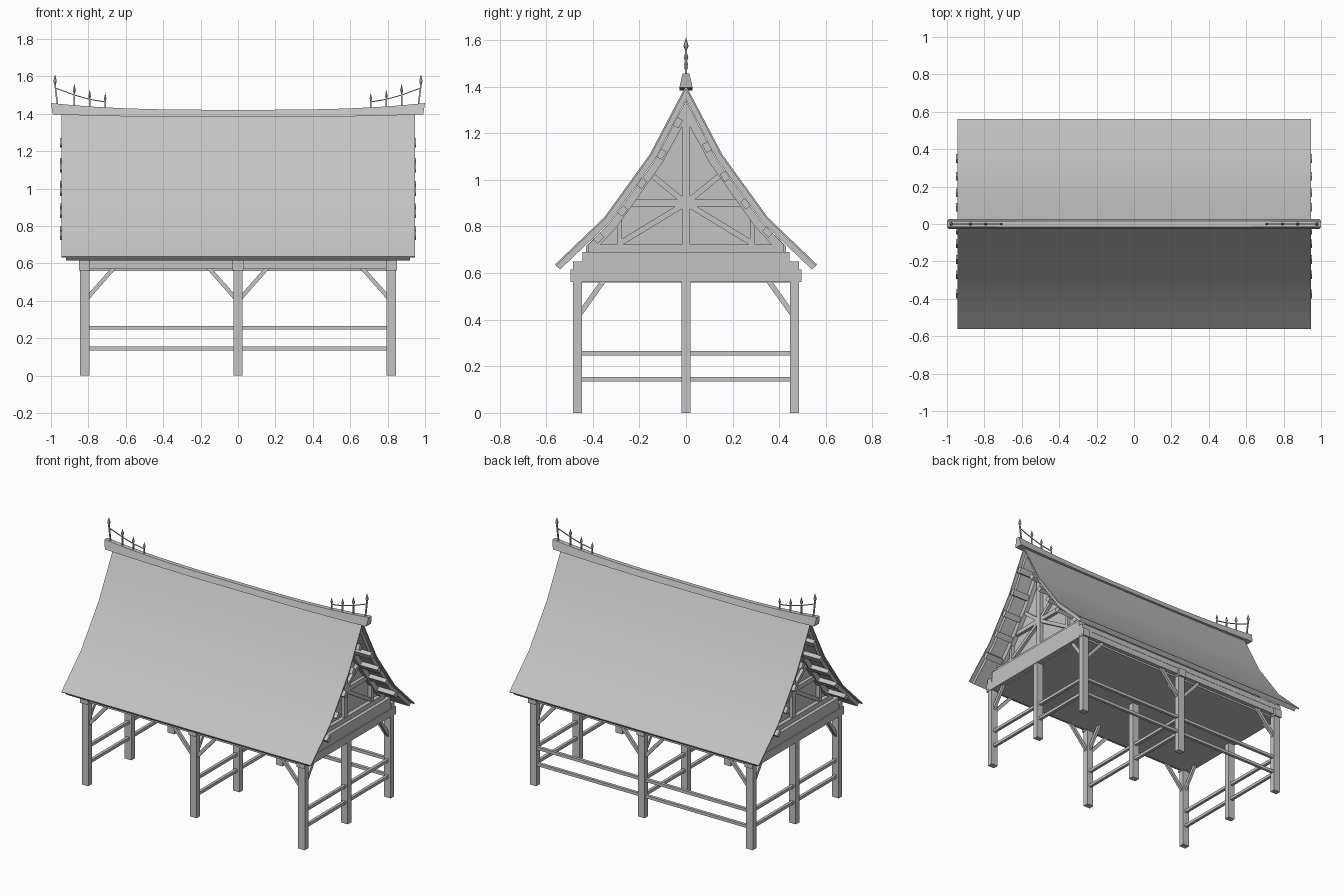
import bpy, bmesh, math
from mathutils import Vector, Matrix

if "Cube" in bpy.data.objects:
    bpy.data.objects.remove(bpy.data.objects["Cube"])

grey = bpy.data.materials.new("weathered_grey")
grey.use_nodes = True
COLOUR = (0.55, 0.55, 0.55, 1)
grey.diffuse_color = COLOUR
grey.node_tree.nodes["Principled BSDF"].inputs["Base Color"].default_value = COLOUR

X, Y, Z = Vector((1, 0, 0)), Vector((0, 1, 0)), Vector((0, 0, 1))
POST_X, POST_Y = 0.82, 0.465


def finish(name, bm, smooth=None):
    bmesh.ops.recalc_face_normals(bm, faces=bm.faces)
    mesh = bpy.data.meshes.new(name)
    bm.to_mesh(mesh)
    bm.free()
    mesh.materials.append(grey)
    obj = bpy.data.objects.new(name, mesh)
    bpy.context.collection.objects.link(obj)
    if smooth:
        bpy.ops.object.select_all(action='DESELECT')
        obj.select_set(True)
        bpy.context.view_layer.objects.active = obj
        bpy.ops.object.shade_smooth_by_angle(angle=math.radians(smooth))
    return obj


def beam(bm, a, b, side, width, depth):
    """Square timber from a to b; width is measured along the side axis."""
    a, b = Vector(a), Vector(b)
    d = (b - a).normalized()
    n = d.cross(side)
    m = Matrix((d * (b - a).length, side * width, n * depth)).transposed().to_4x4()
    m.translation = (a + b) / 2
    bmesh.ops.create_cube(bm, size=1, matrix=m)


def prism(bm, outline, x0, x1):
    """Extrude a (y, z) outline along x."""
    face = bm.faces.new([bm.verts.new((x0, y, z)) for y, z in outline])
    geo = bmesh.ops.extrude_face_region(bm, geom=[face])["geom"]
    bmesh.ops.translate(bm, vec=X * (x1 - x0),
                        verts=[g for g in geo if isinstance(g, bmesh.types.BMVert)])


def mirrored(half):
    """Complete a ridge-to-eave half outline across y = 0."""
    return [(-y, z) for y, z in reversed(half[1:])] + half


# Posts on a three by three grid
bm = bmesh.new()
for x in (-POST_X, 0, POST_X):
    for y in (-POST_Y, 0, POST_Y):
        beam(bm, (x, y, 0), (x, y, 0.58), X, 0.05, 0.038)
finish("posts", bm)

# Tie beams across, plates along
bm = bmesh.new()
for x in (-POST_X, 0, POST_X):
    beam(bm, (x, -0.495, 0.588), (x, 0.495, 0.588), X, 0.058, 0.054)
finish("tie_beams", bm)
bm = bmesh.new()
for y in (-POST_Y, POST_Y):
    beam(bm, (-0.85, y, 0.595), (0.85, y, 0.595), Y, 0.036, 0.044)
    beam(bm, (-0.848, y, 0.632), (0.848, y, 0.632), Y, 0.04, 0.036)
finish("wall_plates", bm)

# Ceiling boards flush with the tie beams
bm = bmesh.new()
beam(bm, (-0.81, 0, 0.575), (0.81, 0, 0.575), Y, 0.91, 0.03)
finish("ceiling", bm)

# Rails on both ends, the middle row and the back
bm = bmesh.new()
for z in (0.145, 0.256):
    for x in (-POST_X, 0, POST_X):
        beam(bm, (x, -POST_Y, z), (x, POST_Y, z), X, 0.02, 0.02)
    beam(bm, (-POST_X, POST_Y, z), (POST_X, POST_Y, z), Y, 0.02, 0.02)
finish("rails", bm)

# Diagonal braces
bm = bmesh.new()
for y in (-POST_Y, POST_Y):
    for x, d in ((-POST_X, 1), (0, -1), (0, 1), (POST_X, -1)):
        beam(bm, (x + 0.015 * d, y, 0.415), (x + 0.165 * d, y, 0.585), Y, 0.018, 0.022)
    s = math.copysign(1, y)
    for x in (-POST_X, 0, POST_X):
        beam(bm, (x, y - 0.01 * s, 0.425), (x, y - 0.12 * s, 0.58), X, 0.018, 0.022)
finish("braces", bm)

# Thin roof covering over a slightly shorter boarded layer
outer = [(0, 1.405), (0.155, 1.11), (0.35, 0.84), (0.562, 0.637)]
middle = [(0, 1.39), (0.149, 1.106), (0.345, 0.835), (0.557, 0.631)]
under = [(0, 1.345), (0.13, 1.093), (0.328, 0.818), (0.54, 0.615)]
bm = bmesh.new()
prism(bm, mirrored(outer) + mirrored(middle)[::-1], -0.945, 0.945)
finish("roof_covering", bm, 30)
bm = bmesh.new()
prism(bm, mirrored(middle) + mirrored(under)[::-1], -0.92, 0.92)
finish("roof_boards", bm, 30)

# Gable infill, boards, rafters and star bracing at both ends
wall = [(0, 1.34), (0.13, 1.088), (0.328, 0.813), (0.43, 0.715), (0.43, 0.612)]
rafter = [(0, 1.34), (0.13, 1.088), (0.328, 0.813), (0.42, 0.722)]
rafter_in = [(0, 1.26), (0.1, 1.075), (0.295, 0.8), (0.368, 0.722)]
panels, frames, sills = bmesh.new(), bmesh.new(), bmesh.new()
for s in (-1, 1):
    prism(panels, mirrored(wall), 0.78 * s, 0.795 * s)
    prism(frames, mirrored(rafter) + mirrored(rafter_in)[::-1], 0.785 * s, 0.825 * s)
    beam(sills, (0.82 * s, -0.445, 0.652), (0.82 * s, 0.445, 0.652), X, 0.05, 0.076)
    x = 0.804 * s
    beam(frames, (x, -0.42, 0.706), (x, 0.42, 0.706), X, 0.035, 0.032)
    beam(frames, (x, 0, 0.72), (x, 0, 1.28), X, 0.032, 0.034)
    beam(frames, (x, -0.24, 0.9), (x, 0.24, 0.9), X, 0.026, 0.03)
    for t in (-1, 1):
        beam(frames, (x, 0, 0.9), (x, 0.165 * t, 1.035), X, 0.024, 0.024)
        beam(frames, (x, 0, 0.9), (x, 0.28 * t, 0.73), X, 0.024, 0.024)
        beam(frames, (x, 0.285 * t, 0.72), (x, 0.285 * t, 0.83), X, 0.028, 0.022)
finish("gable_panels", panels)
finish("gable_frames", frames)
finish("gable_sills", sills)

# Purlins showing beyond the gables
bm = bmesh.new()
for y, z, slope in ((-0.035, 1.245, 62), (-0.105, 1.11, 60), (-0.19, 0.985, 54), (-0.272, 0.867, 52),
                    (-0.375, 0.75, 44), (0.09, 1.14, 61), (0.167, 1.015, 55), (0.255, 0.897, 53),
                    (0.35, 0.775, 46)):
    tilt = math.radians(slope)
    side = Vector((0, math.copysign(math.cos(tilt), y), -math.sin(tilt)))
    beam(bm, (-0.953, y, z), (0.953, y, z), side, 0.04, 0.028)
finish("purlins", bm)

# Ridge cap deepening and curving up towards its ends
bm = bmesh.new()
rings = []
STEPS = 16
for i in range(STEPS + 1):
    x = 2 * i / STEPS - 1
    lift = abs(x) ** 3
    bottom, top = 1.383 + 0.014 * lift, 1.421 + 0.036 * lift
    rings.append([bm.verts.new(p) for p in ((x * 0.99, -0.028, bottom), (x * 0.99, 0.028, bottom),
                                            (x, 0.015, top), (x, -0.015, top))])
for a, b in zip(rings, rings[1:]):
    for j in range(4):
        k = (j + 1) % 4
        bm.faces.new((a[j], a[k], b[k], b[j]))
bm.faces.new(rings[0])
bm.faces.new(rings[-1])
finish("ridge_cap", bm, 30)

# Spear finials and the wire joining them
spears = ((0.71, 1.512, 0), (0.793, 1.528, 0), (0.875, 1.56, 0), (0.97, 1.612, 0.008))
rods, tips, wires = bmesh.new(), bmesh.new(), bmesh.new()
for s in (-1, 1):
    for i, (x, top, lean) in enumerate(spears):
        length = 0.045 + 0.004 * i
        radius = 0.008 + 0.001 * i
        tip = Vector(((x + lean) * s, 0, top))
        base = tip - Z * length
        knee = tip - Z * length * 0.68
        beam(rods, ((x - lean) * s, 0, 1.42), base, Y, 0.008, 0.008)
        for end, low, high, size in ((tip, radius, 0, 0.68), (base, 0.003, radius, 0.32)):
            bmesh.ops.create_cone(tips, cap_ends=False, segments=6, radius1=low, radius2=high,
                                  depth=length * size,
                                  matrix=Matrix.Translation((end + knee) / 2))
    path = [(0.71, 1.463), (0.793, 1.477), (0.875, 1.5), (0.97, 1.535)]
    for (xa, za), (xb, zb) in zip(path, path[1:]):
        beam(wires, (xa * s, 0, za), (xb * s, 0, zb), Y, 0.005, 0.005)
finish("finial_rods", rods)
finish("finial_tips", tips)
finish("finial_wires", wires)
